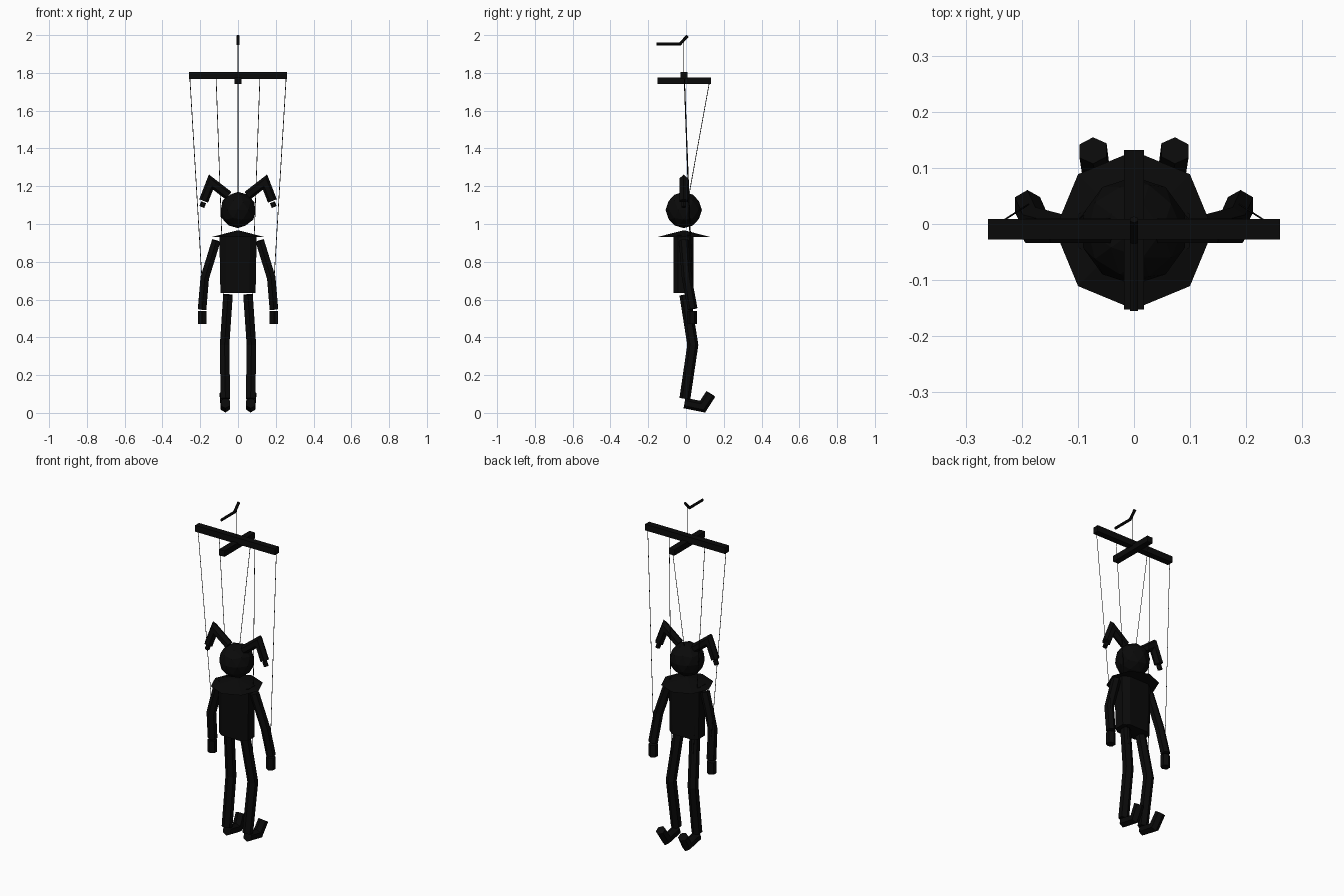
import bpy, bmesh, math
from mathutils import Vector

if "Cube" in bpy.data.objects:
    bpy.data.objects.remove(bpy.data.objects["Cube"])

black = bpy.data.materials.new("matte_black")
black.diffuse_color = (0.003, 0.003, 0.003, 1)
black.use_nodes = True
black.node_tree.nodes["Principled BSDF"].inputs["Base Color"].default_value = black.diffuse_color
YC = -0.012  # depth of the body axis


def finish(name, bm):
    bmesh.ops.recalc_face_normals(bm, faces=bm.faces[:])
    me = bpy.data.meshes.new(name)
    bm.to_mesh(me)
    bm.free()
    me.materials.append(black)
    ob = bpy.data.objects.new(name, me)
    bpy.context.collection.objects.link(ob)
    return ob


def tube(name, pts, radii, side=(1, 0, 0), n=6):
    """Faceted tube along a path with mitred joints."""
    pts = [Vector(p) for p in pts]
    if not isinstance(radii, (list, tuple)):
        radii = [radii] * len(pts)
    dirs = [(b - a).normalized() for a, b in zip(pts, pts[1:])]
    bm = bmesh.new()
    rings = []
    for i, p in enumerate(pts):
        d0, d1 = dirs[max(i - 1, 0)], dirs[min(i, len(dirs) - 1)]
        t = (d0 + d1).normalized()
        stretch = 1 / t.dot(d0)
        v = t.cross(Vector(side)).normalized()
        u = v.cross(t).normalized()
        ring = []
        for k in range(n):
            a = math.tau * k / n
            ring.append(bm.verts.new(p + radii[i] * (v * math.cos(a) * stretch + u * math.sin(a))))
        rings.append(ring)
    for r0, r1 in zip(rings, rings[1:]):
        for k in range(n):
            bm.faces.new((r0[k], r0[(k + 1) % n], r1[(k + 1) % n], r1[k]))
    bm.faces.new(rings[0])
    bm.faces.new(rings[-1])
    return finish(name, bm)


def box(name, lo, hi):
    bm = bmesh.new()
    bmesh.ops.create_cube(bm, size=1)
    for v in bm.verts:
        v.co = Vector([lo[i] + (v.co[i] + 0.5) * (hi[i] - lo[i]) for i in range(3)])
    return finish(name, bm)


def string(name, a, b):
    return tube(name, [a, b], 0.0018, n=4, side=(1, 0.02, 0))


# Hanging hook and control cross
tube("hanging_hook", [(0, -0.155, 1.953), (0, -0.032, 1.953), (0, 0.008, 1.996)], 0.008)
string("hook_string", (0, YC, 1.972), (0, YC, 1.79))
box("control_bar_wide", (-0.26, -0.028, 1.767), (0.26, 0.009, 1.804))
box("control_bar_short", (-0.018, -0.152, 1.74), (0.018, 0.132, 1.775))
string("head_string", (0, 0.124, 1.75), (0, 0.015, 1.15))

# Head
bm = bmesh.new()
bmesh.ops.create_icosphere(bm, subdivisions=2, radius=0.096)
bmesh.ops.translate(bm, verts=bm.verts, vec=(0, YC, 1.074))
finish("head", bm)

# Collar: flat eight-sided cone
bm = bmesh.new()
bmesh.ops.create_cone(bm, cap_ends=True, segments=8, radius1=0.141, radius2=0, depth=0.036)
bmesh.ops.translate(bm, verts=bm.verts, vec=(0, -0.011, 0.949))
finish("collar", bm)

# Torso: prism with clipped corners, slightly narrower at the hem
quarter = [(0.096, 0.03), (0.062, 0.053)]
outline = (quarter + [(-x, y) for x, y in reversed(quarter)]
           + [(-x, -y) for x, y in quarter] + [(x, -y) for x, y in reversed(quarter)])
bm = bmesh.new()
lower = [bm.verts.new((x * 0.97, y + YC, 0.635)) for x, y in outline]
upper = [bm.verts.new((x * 1.03, y + YC, 0.942)) for x, y in outline]
for k in range(8):
    j = (k + 1) % 8
    bm.faces.new((lower[k], lower[j], upper[j], upper[k]))
bm.faces.new(lower)
bm.faces.new(upper)
finish("torso", bm)

# Paired parts
for s, tag in ((-1, "left"), (1, "right")):
    def m(*pts):
        return [(s * x, y, z) for x, y, z in pts]

    # Drooping hat horn with a bell
    tube(tag + "_hat_horn", m((0.05, YC, 1.15), (0.143, YC, 1.222), (0.182, YC, 1.122)),
         0.025, side=(0, 1, 0))
    tube(tag + "_hat_bell", m((0.182, YC, 1.115), (0.192, YC, 1.09)), 0.014, side=(0, 1, 0))

    # Arm and hand
    tube(tag + "_arm", m((0.115, YC, 0.912), (0.176, 0.004, 0.715), (0.19, 0.035, 0.55)), 0.026)
    tube(tag + "_hand", m((0.19, 0.033, 0.54), (0.19, 0.033, 0.47)), 0.026)

    # Leg and upturned shoe
    tube(tag + "_leg", m((0.053, -0.006, 0.625), (0.071, 0.036, 0.36), (0.067, -0.006, 0.075)), 0.029)
    tube(tag + "_shoe", m((0.067, -0.008, 0.052), (0.067, 0.088, 0.033), (0.073, 0.131, 0.1)), 0.028)

    # Strings to the arm and to the knee
    string(tag + "_arm_string", *m((0.255, -0.008, 1.775), (0.188, 0.035, 0.66)))
    string(tag + "_knee_string", *m((0.116, -0.01, 1.775), (0.066, 0.04, 0.38)))
